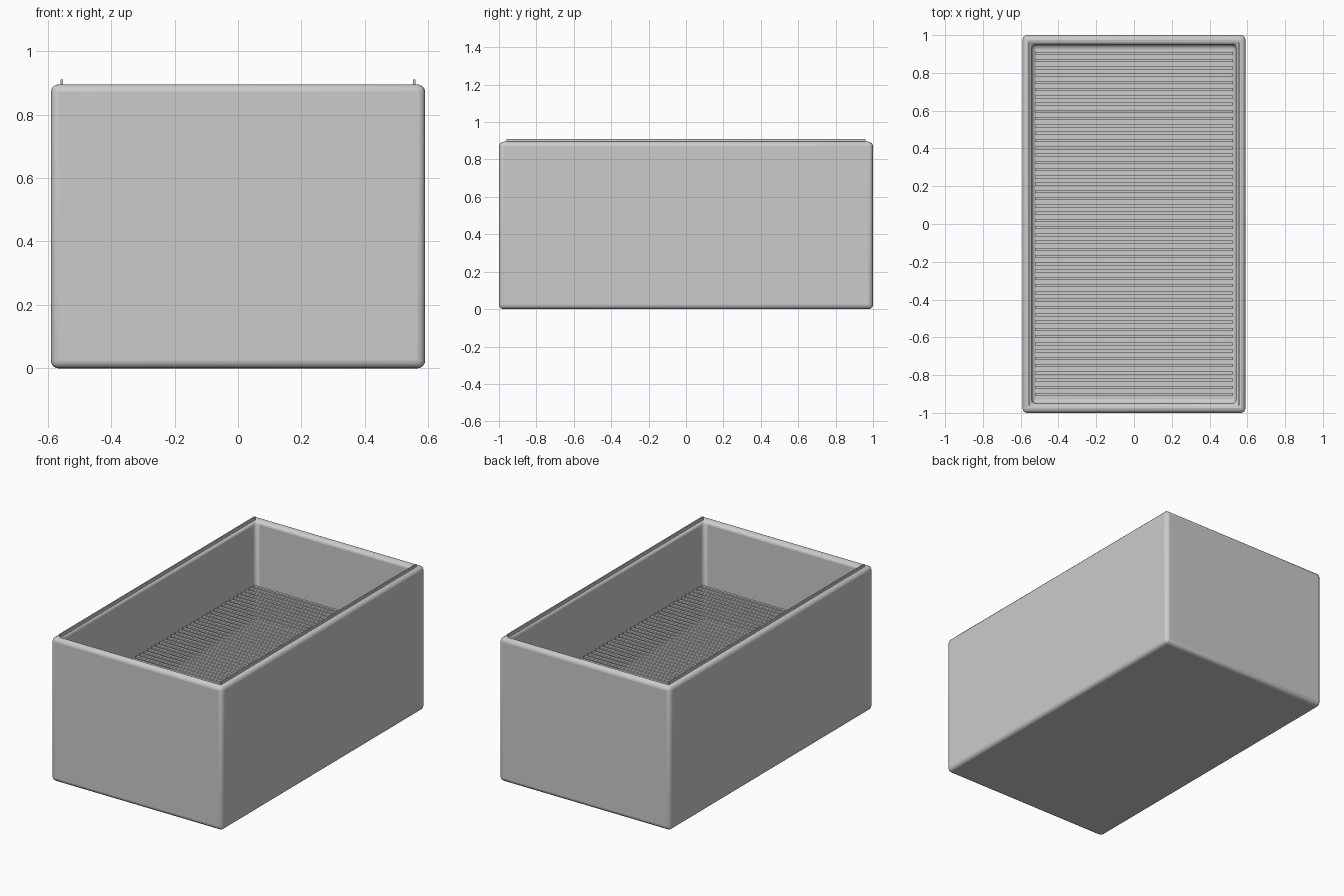
import bpy, bmesh

if "Cube" in bpy.data.objects:
    bpy.data.objects.remove(bpy.data.objects["Cube"])

W, D, H = 1.18, 2.0, 0.895      # outer size of the tub
WALL = 0.07                     # wall thickness
FLOOR_Z, RACK_Z = 0.265, 0.51   # raised inner floor and slatted rack


def finish(bm, name):
    mesh = bpy.data.meshes.new(name)
    bm.to_mesh(mesh)
    bm.free()
    ob = bpy.data.objects.new(name, mesh)
    bpy.context.collection.objects.link(ob)
    return ob


def add_box(bm, size, centre):
    verts = bmesh.ops.create_cube(bm, size=1)["verts"]
    bmesh.ops.scale(bm, vec=size, verts=verts)
    bmesh.ops.translate(bm, vec=centre, verts=verts)


# Tub: hollowed block with rounded edges and rim
bm = bmesh.new()
add_box(bm, (W, D, H), (0, 0, H / 2))
bm.faces.ensure_lookup_table()
top = max(bm.faces, key=lambda f: f.calc_center_median().z)
bmesh.ops.inset_individual(bm, faces=[top], thickness=WALL)
cavity = bmesh.ops.extrude_discrete_faces(bm, faces=[top])["faces"][0]
bmesh.ops.translate(bm, vec=(0, 0, FLOOR_Z - H), verts=cavity.verts)
tub = finish(bm, "tub")
bevel = tub.modifiers.new("rounded_edges", "BEVEL")
bevel.width = 0.032
bevel.segments = 4
bevel.limit_method = 'ANGLE'
bpy.context.view_layer.objects.active = tub
tub.select_set(True)
bpy.ops.object.shade_smooth_by_angle()

# Thin rails standing on the two long rims
bm = bmesh.new()
for side in (-1, 1):
    add_box(bm, (0.008, 1.92, 0.04), (side * 0.555, 0, 0.89))
finish(bm, "rim_rails")

# Rack of thin cross slats inside the tub
COUNT = 48
pitch = 1.845 / COUNT
bm = bmesh.new()
for i in range(COUNT):
    y = (i - (COUNT - 1) / 2) * pitch
    add_box(bm, (W - 2 * WALL + 0.01, 0.016, 0.01), (0, y, RACK_Z - 0.005))
finish(bm, "rack_slats")
